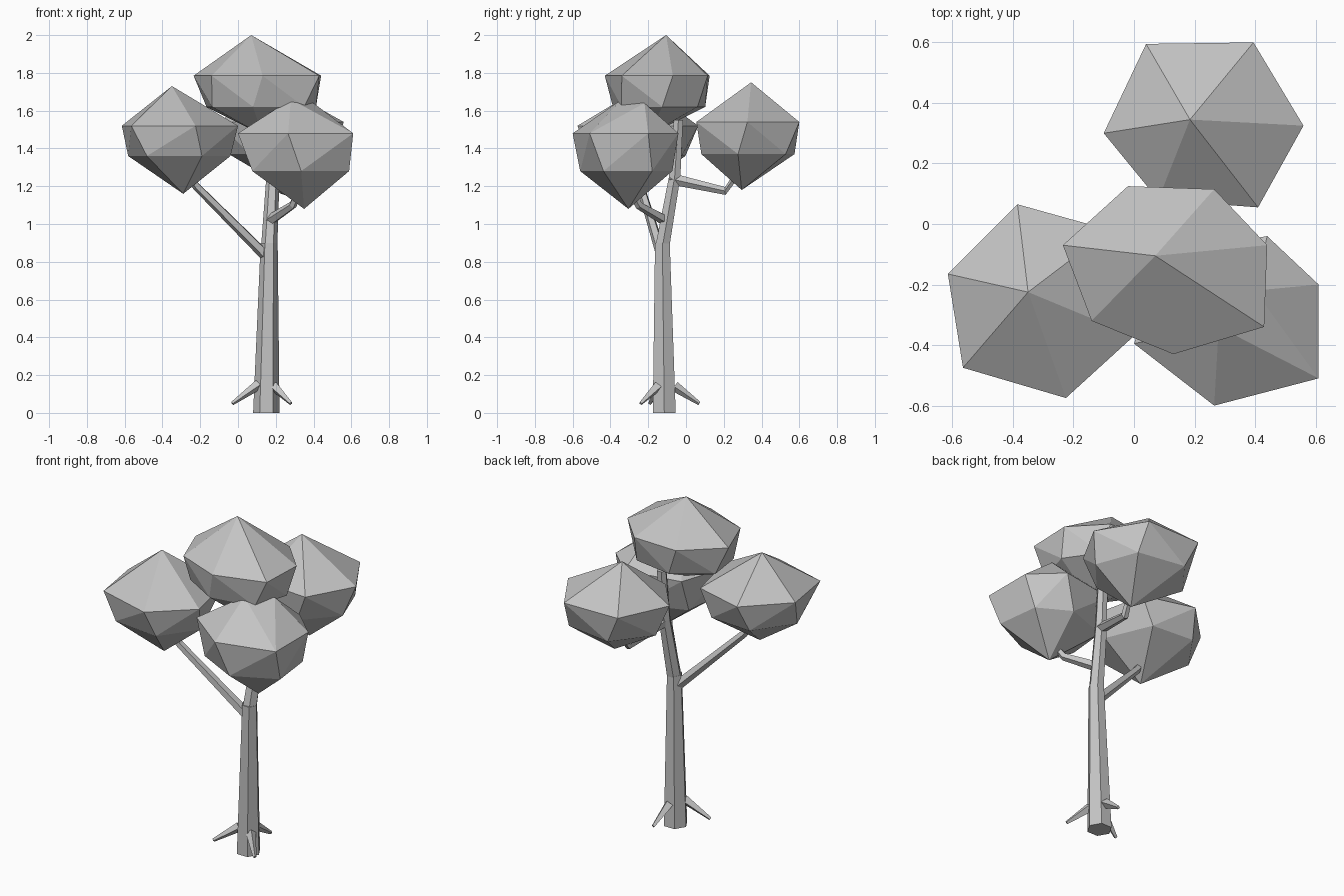
import bpy
import bmesh
import math
from mathutils import Vector

cube = bpy.data.objects.get("Cube")
if cube:
    bpy.data.objects.remove(cube, do_unlink=True)

# One plain grey for the whole tree
grey = bpy.data.materials.new("plain_grey")
grey.use_nodes = True
colour = (0.55, 0.55, 0.55, 1)
grey.diffuse_color = colour
grey.node_tree.nodes["Principled BSDF"].inputs["Base Color"].default_value = colour


def finish(name, bm):
    """Turn a bmesh into a flat-shaded object."""
    bmesh.ops.recalc_face_normals(bm, faces=bm.faces)
    mesh = bpy.data.meshes.new(name)
    bm.to_mesh(mesh)
    bm.free()
    mesh.materials.append(grey)
    obj = bpy.data.objects.new(name, mesh)
    bpy.context.collection.objects.link(obj)
    return obj


def limb(name, path, radii, sides=5, upright=False):
    """Tapered low-poly tube through the path points, capped at both ends."""
    bm = bmesh.new()
    points = [Vector(p) for p in path]
    rings = []
    for i, p in enumerate(points):
        along = points[min(i + 1, len(points) - 1)] - points[max(i - 1, 0)]
        if upright:
            u, v = Vector((1, 0, 0)), Vector((0, 1, 0))
        else:
            u = along.cross(Vector((0, 0, 1))).normalized()
            v = along.cross(u).normalized()
        ring = []
        for k in range(sides):
            a = math.tau * k / sides
            ring.append(bm.verts.new(p + radii[i] * (math.cos(a) * u + math.sin(a) * v)))
        rings.append(ring)
    for low, high in zip(rings, rings[1:]):
        for k in range(sides):
            n = (k + 1) % sides
            bm.faces.new((low[k], low[n], high[n], high[k]))
    bm.faces.new(rings[0])
    bm.faces.new(rings[-1])
    return finish(name, bm)


def canopy(name, tops, bottom, outline, z_high, z_low, shrink=0.92):
    """Faceted leaf clump: peak, wide upper ring, narrower lower ring, base tip."""
    bm = bmesh.new()
    for p in tops + [bottom]:
        bm.verts.new(p)
    middle = sum((Vector(p) for p in outline), Vector((0, 0))) / len(outline)
    for i, p in enumerate(outline):
        bm.verts.new((*p, z_high))
        # The lower ring is turned part of the way to the next corner
        q = Vector(p).lerp(Vector(outline[(i + 1) % len(outline)]), 0.2)
        bm.verts.new((*(middle + (q - middle) * shrink), z_low))
    hull = bmesh.ops.convex_hull(bm, input=bm.verts)
    loose = [v for v in bm.verts if not v.link_faces]
    bmesh.ops.delete(bm, geom=loose, context="VERTS")
    return finish(name, bm)


# Trunk and its thinner upper part
limb("trunk", [(0.15, -0.115, 0), (0.165, -0.125, 0.9)], [0.07, 0.045], 6, True)
limb("upper_trunk", [(0.165, -0.125, 0.88), (0.185, -0.06, 1.25), (0.19, -0.04, 1.55)],
     [0.043, 0.035, 0.028], 6, True)

# Branches
limb("right_branch", [(0.14, -0.13, 0.84), (-0.22, -0.24, 1.2), (-0.29, -0.27, 1.3)],
     [0.03, 0.022, 0.02])
limb("left_branch", [(0.17, -0.11, 1.02), (0.29, -0.25, 1.1), (0.32, -0.29, 1.17)],
     [0.03, 0.022, 0.02])
limb("back_branch", [(0.18, -0.08, 1.24), (0.24, 0.21, 1.175), (0.26, 0.27, 1.26)],
     [0.032, 0.022, 0.018])

# Roots
for side, start, tip in (("right", (0.11, -0.14, 0.15), (-0.03, -0.19, 0.05)),
                         ("left", (0.19, -0.15, 0.14), (0.28, -0.24, 0.05)),
                         ("back", (0.155, -0.06, 0.14), (0.17, 0.07, 0.05))):
    limb(side + "_root", [start, tip], [0.028, 0.01], 4)

# Leaf clumps
canopy("top_canopy", [(0.07, -0.105, 2)], (0.13, -0.2, 1.47),
       [(-0.02, 0.125), (0.265, 0.115), (0.44, -0.07), (0.43, -0.34),
        (0.13, -0.43), (-0.14, -0.32), (-0.235, -0.07)], 1.785, 1.62)
canopy("right_canopy", [(-0.35, -0.225, 1.73)], (-0.29, -0.29, 1.16),
       [(-0.385, 0.065), (-0.615, -0.165), (-0.565, -0.475), (-0.225, -0.575),
        (0, -0.37), (-0.08, -0.02)], 1.52, 1.36)
canopy("left_canopy", [(0.28, -0.34, 1.66), (0.4, -0.22, 1.64)], (0.35, -0.305, 1.08),
       [(0, -0.395), (0.265, -0.6), (0.61, -0.51), (0.61, -0.2),
        (0.44, -0.04), (0.1, -0.1)], 1.48, 1.28)
canopy("back_canopy", [(0.185, 0.345, 1.75)], (0.27, 0.295, 1.18),
       [(0.04, 0.595), (0.395, 0.6), (0.56, 0.325), (0.41, 0.055),
        (0.08, 0.08), (-0.1, 0.3)], 1.54, 1.37)
